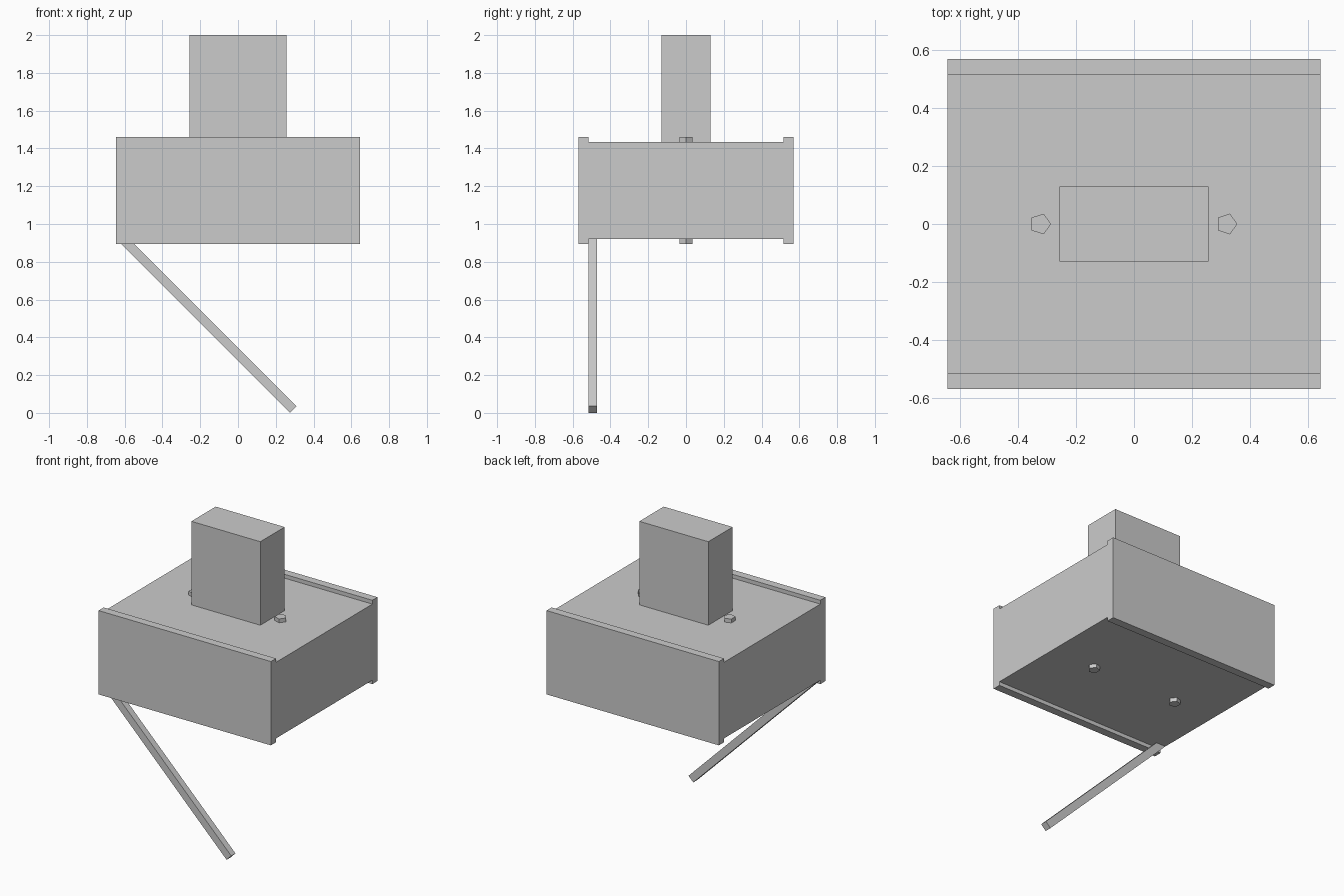
import bpy
from math import radians, sqrt
from mathutils import Matrix, Vector

cube = bpy.data.objects.get("Cube")
if cube:
    bpy.data.objects.remove(cube, do_unlink=True)

grey = bpy.data.materials.new("plain_grey")
grey.use_nodes = True
GREY = (0.6, 0.6, 0.6, 1)
grey.diffuse_color = GREY
grey.node_tree.nodes["Principled BSDF"].inputs["Base Color"].default_value = GREY


def finish(name):
    obj = bpy.context.object
    obj.name = name
    obj.data.materials.append(grey)
    return obj


def box(name, low, high):
    """Box spanning two opposite corners."""
    low, high = Vector(low), Vector(high)
    bpy.ops.mesh.primitive_cube_add(size=1)
    obj = finish(name)
    obj.data.transform(Matrix.LocRotScale((low + high) / 2, None, high - low))
    return obj


W, INNER, OUTER = 0.645, 0.515, 0.57     # half width, half depths
BOTTOM, TOP = 0.92, 1.435                # main body heights
LIP = 0.026                              # overhang of plates and pegs

# Main body and the tall block on top
box("body", (-W, -INNER, BOTTOM), (W, INNER, TOP))
box("top_block", (-0.258, -0.13, TOP), (0.258, 0.13, 2))

# Front and back plates stand slightly proud of the body
for name, y0, y1 in (("front_plate", -OUTER, -INNER), ("back_plate", INNER, OUTER)):
    box(name, (-W, y0, BOTTOM - LIP), (W, y1, TOP + LIP))

# Five-sided pegs running through the body
for name, x in (("right_peg", -0.324), ("left_peg", 0.32)):
    bpy.ops.mesh.primitive_cylinder_add(vertices=5, radius=0.0375,
                                        depth=TOP - BOTTOM + 2 * LIP)
    peg = finish(name)
    peg.data.transform(Matrix.Translation((x, 0, (TOP + BOTTOM) / 2))
                       @ Matrix.Rotation(radians(-90), 4, "Z"))

# Slanted strut hanging from the lower right edge of the body
strut = box("strut", (0, -INNER, 0), (BOTTOM * sqrt(2), -0.47, 0.05))
strut.data.transform(Matrix.Translation((-W, 0, BOTTOM))
                     @ Matrix.Rotation(radians(45), 4, "Y"))
